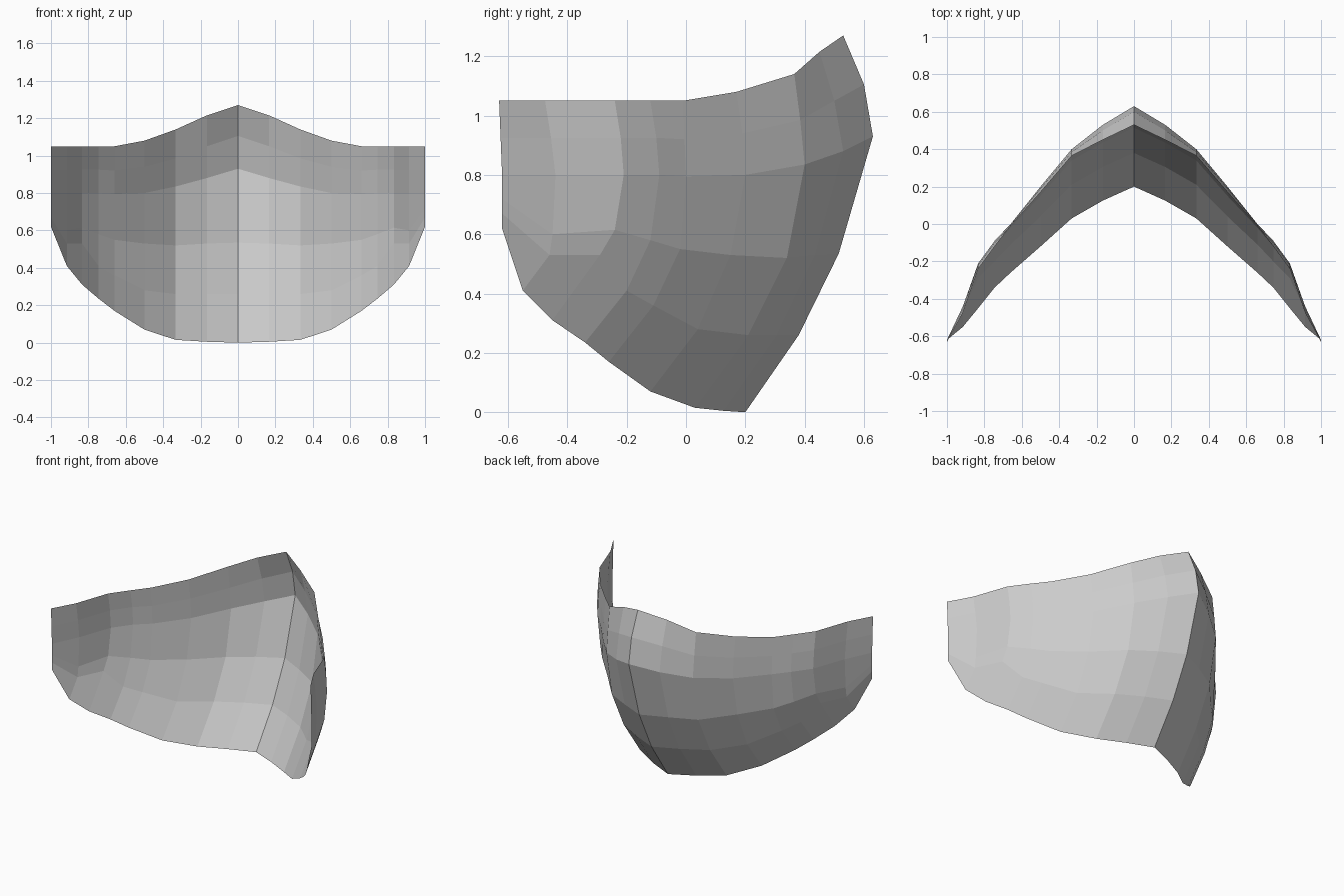
import bpy, bmesh

# Right half of the mask: each column is x followed by (y, z) from top rim to bottom rim
columns = [
    (0.000, [(0.53, 1.27), (0.60, 1.105), (0.63, 0.93), (0.515, 0.535), (0.38, 0.26), (0.20, 0.00)]),
    (0.167, [(0.45, 1.215), (0.50, 1.05), (0.53, 0.88), (0.435, 0.53), (0.305, 0.26), (0.125, 0.005)]),
    (0.333, [(0.365, 1.14), (0.385, 0.985), (0.40, 0.835), (0.34, 0.52), (0.21, 0.26), (0.03, 0.015)]),
    (0.500, [(0.17, 1.08), (0.19, 0.94), (0.20, 0.80), (0.15, 0.53), (0.04, 0.28), (-0.12, 0.07)]),
    (0.660, [(-0.01, 1.05), (-0.005, 0.92), (0.00, 0.795), (-0.02, 0.55), (-0.11, 0.36), (-0.26, 0.17)]),
    (0.745, [(-0.12, 1.05), (-0.10, 0.925), (-0.09, 0.80), (-0.12, 0.58), (-0.20, 0.41), (-0.34, 0.235)]),
    (0.833, [(-0.24, 1.05), (-0.22, 0.925), (-0.21, 0.80), (-0.24, 0.615), (-0.29, 0.53), (-0.45, 0.31)]),
    (0.915, [(-0.475, 1.05), (-0.455, 0.925), (-0.44, 0.80), (-0.45, 0.60), (-0.46, 0.53), (-0.55, 0.41)]),
    (1.000, [(-0.63, 1.05), (-0.625, 0.925), (-0.62, 0.80), (-0.62, 0.72), (-0.62, 0.67), (-0.62, 0.62)]),
]

# Loft the columns into a thin open sheet
bm = bmesh.new()
grid = [[bm.verts.new((x, y, z)) for y, z in profile] for x, profile in columns]
for left, right in zip(grid, grid[1:]):
    for j in range(len(left) - 1):
        bm.faces.new((left[j], right[j], right[j + 1], left[j + 1]))
mesh = bpy.data.meshes.new("face_mask")
bm.to_mesh(mesh)
bm.free()

mask = bpy.data.objects.new("face_mask", mesh)
bpy.context.collection.objects.link(mask)

# Mirror across the centre seam
mirror = mask.modifiers.new("mirror", 'MIRROR')
mirror.use_axis[0] = True
mirror.use_clip = True
